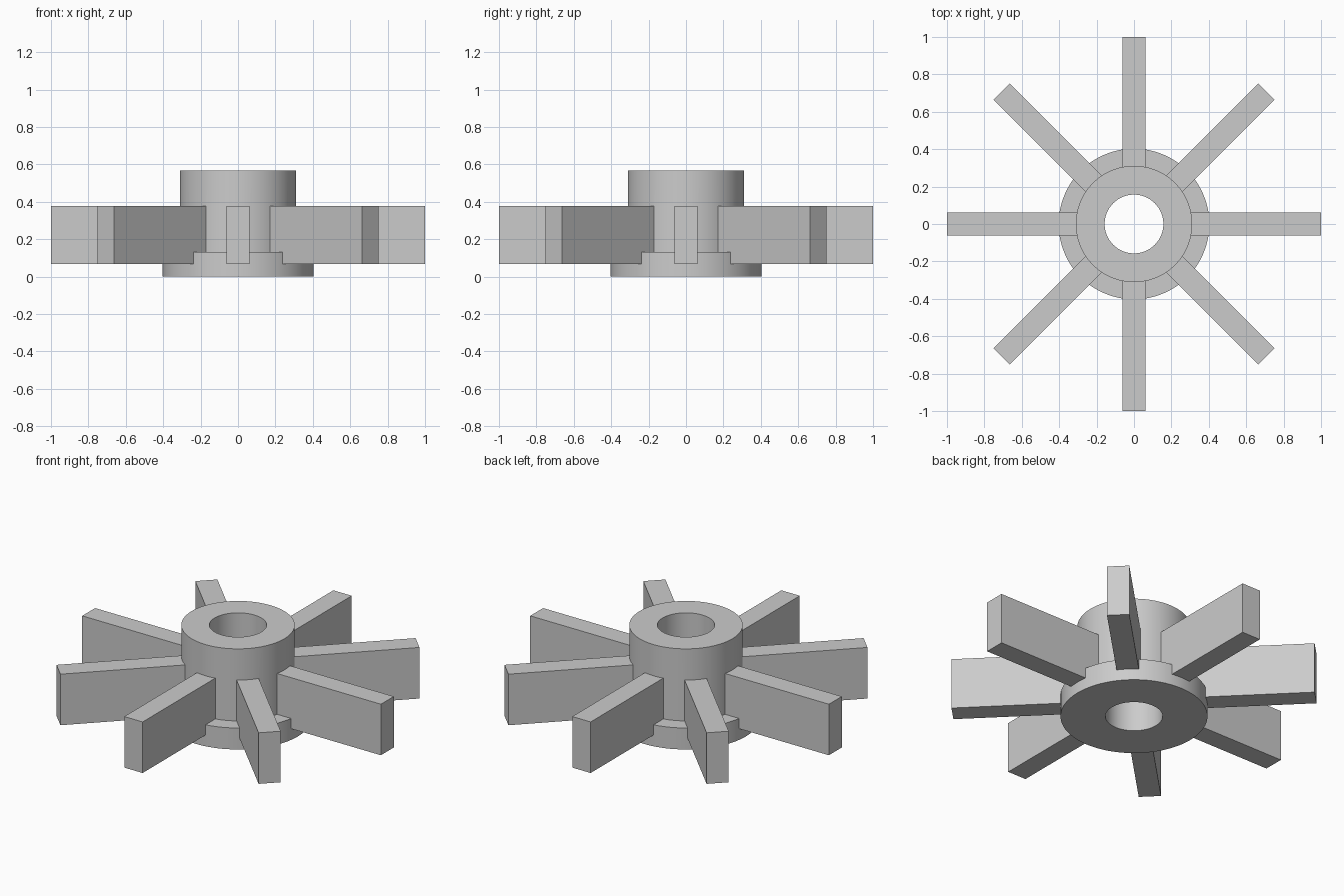
import bpy, bmesh
from math import pi, radians
from mathutils import Matrix, Vector

if "Cube" in bpy.data.objects:
    bpy.data.objects.remove(bpy.data.objects["Cube"])

SEGMENTS = 96
BLADES = 8


def make_object(name, bm):
    bmesh.ops.recalc_face_normals(bm, faces=bm.faces)
    mesh = bpy.data.meshes.new(name)
    bm.to_mesh(mesh)
    bm.free()
    obj = bpy.data.objects.new(name, mesh)
    bpy.context.collection.objects.link(obj)
    return obj


# Hub: closed (radius, height) profile with bore, base flange and collar
profile = [(0.157, 0), (0.403, 0), (0.403, 0.13), (0.311, 0.13),
           (0.311, 0.566), (0.157, 0.566)]
bm = bmesh.new()
verts = [bm.verts.new((r, 0, z)) for r, z in profile]
edges = [bm.edges.new((verts[i - 1], verts[i])) for i in range(len(verts))]
bmesh.ops.spin(bm, geom=verts + edges, cent=(0, 0, 0), axis=(0, 0, 1),
               angle=2 * pi, steps=SEGMENTS, use_merge=True)
bmesh.ops.remove_doubles(bm, verts=bm.verts, dist=1e-5)
hub = make_object("impeller_hub", bm)

# Blades: radial blocks whose roots are buried in the hub wall
inner, outer, half_width, low, high = 0.25, 1.0, 0.0615, 0.068, 0.377
size = Vector((outer - inner, 2 * half_width, high - low))
centre = Vector(((inner + outer) / 2, 0, (low + high) / 2))
bm = bmesh.new()
for i in range(BLADES):
    place = (Matrix.Rotation(2 * pi * i / BLADES, 4, 'Z')
             @ Matrix.Translation(centre) @ Matrix.Diagonal(size.to_4d()))
    bmesh.ops.create_cube(bm, size=1, matrix=place)
blades = make_object("blades", bm)

# Fuse blades and hub into one solid
union = hub.modifiers.new("fuse_blades", 'BOOLEAN')
union.operation = 'UNION'
union.solver = 'EXACT'
union.object = blades
bpy.context.view_layer.objects.active = hub
hub.select_set(True)
bpy.ops.object.modifier_apply(modifier=union.name)
bpy.data.objects.remove(blades)
bpy.ops.object.shade_smooth_by_angle(angle=radians(30))
